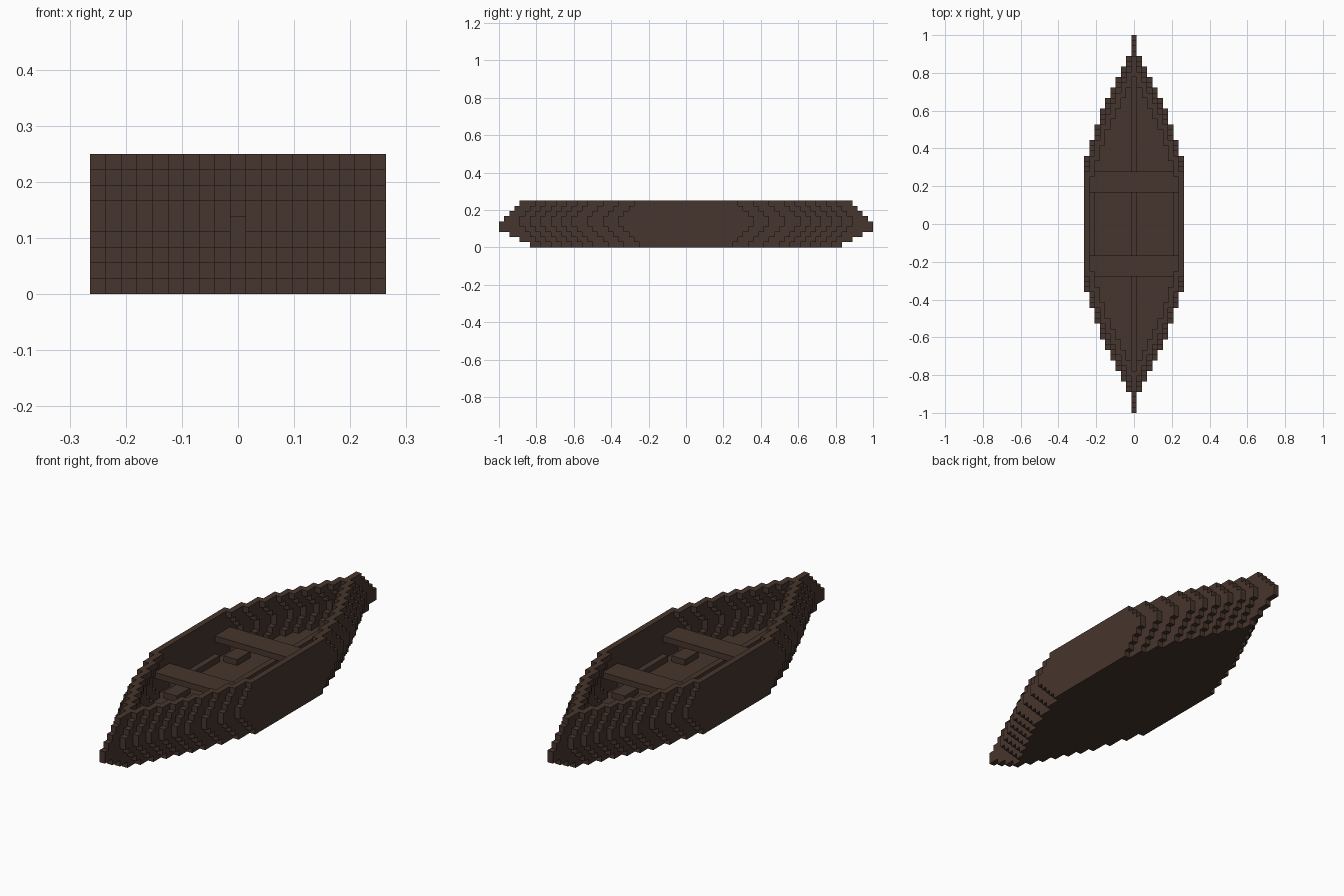
import bpy, bmesh, math
from mathutils import Vector

cube = bpy.data.objects.get("Cube")
if cube:
    bpy.data.objects.remove(cube, do_unlink=True)

U = 1 / 36  # size of one block

# Single dark timber colour
wood = bpy.data.materials.new("dark_brown_wood")
wood.use_nodes = True
colour = (0.062, 0.036, 0.026, 1)
wood.diffuse_color = colour
wood.node_tree.nodes["Principled BSDF"].inputs["Base Color"].default_value = colour


def finish(name, bm):
    mesh = bpy.data.meshes.new(name)
    bm.to_mesh(mesh)
    bm.free()
    mesh.materials.append(wood)
    obj = bpy.data.objects.new(name, mesh)
    bpy.context.collection.objects.link(obj)
    return obj


def box(name, x0, x1, y0, y1, z0, z1):
    """Box with limits given in blocks."""
    bm = bmesh.new()
    bmesh.ops.create_cube(bm, size=1)
    for v in bm.verts:
        v.co = Vector(((x0 + x1) / 2 + v.co.x * (x1 - x0),
                       (y0 + y1) / 2 + v.co.y * (y1 - y0),
                       (z0 + z1) / 2 + v.co.z * (z1 - z0))) * U
    return finish(name, bm)


# Hull plan: half-length at which each extra block of half-width begins
STEPS = [32, 30, 28, 26, 24, 22, 19, 16, 13]
TIP = [30, 32, 34, 36, 36, 35, 34, 33, 32]   # stem half-length per layer
SHIFT = [4, 3, 2, 1, 0, 0, 1, 2, 3]          # how far each layer is drawn in
FLOOR = 2


def inside(i, j, k):
    y = abs(j + 0.5)
    width = (y < TIP[k]) + sum(y < s - SHIFT[k] for s in STEPS)
    return abs(i) < width


def filled(i, j, k):
    if not 0 <= k < 9 or not inside(i, j, k):
        return False
    if k < FLOOR:
        return True
    return not all(inside(i + a, j + b, k) for a in (-1, 0, 1) for b in (-1, 0, 1))


# Stepped hull: only the exposed block faces, merged where coplanar
cells = {(i, j, k) for i in range(-9, 10) for j in range(-36, 36)
         for k in range(9) if filled(i, j, k)}
bm = bmesh.new()
corner = {}


def vert(p):
    key = tuple(round(c * 2) for c in p)
    if key not in corner:
        corner[key] = bm.verts.new(Vector(p) * U)
    return corner[key]


for cell in cells:
    centre = Vector((cell[0], cell[1] + 0.5, cell[2] + 0.5))
    for axis in range(3):
        for sign in (-1, 1):
            n = [0, 0, 0]
            n[axis] = sign
            if tuple(c + d for c, d in zip(cell, n)) in cells:
                continue
            u, v = Vector((0, 0, 0)), Vector((0, 0, 0))
            u[(axis + 1) % 3] = 0.5
            v[(axis + 2) % 3] = 0.5 * sign
            mid = centre + Vector(n) * 0.5
            bm.faces.new([vert(mid + s * u + t * v)
                          for s, t in ((-1, -1), (1, -1), (1, 1), (-1, 1))])
bmesh.ops.dissolve_limit(bm, angle_limit=math.radians(1),
                         verts=bm.verts[:], edges=bm.edges[:])
finish("hull", bm)

# Raised strip along the floor
box("keelson", -0.5, 0.5, -28, 28, FLOOR, FLOOR + 1)

# Two benches with a pair of foot blocks below each
for sy, end in ((-1, "front"), (1, "back")):
    y0, y1 = sorted((6 * sy, 10 * sy))
    box(end + "_bench", -8.5, 8.5, y0, y1, 5, 6)
    for sx, side in ((-1, "right"), (1, "left")):
        x0, x1 = sorted((4.5 * sx, 7 * sx))
        box(f"{end}_{side}_block", x0, x1, y0 + 0.2, y1 - 0.2, FLOOR, FLOOR + 1)

# Low ledges along the walls between the benches
for sx, side in ((-1, "right"), (1, "left")):
    x0, x1 = sorted((7.5 * sx, 8.5 * sx))
    box(side + "_ledge", x0, x1, -6, 6, FLOOR, FLOOR + 1)
